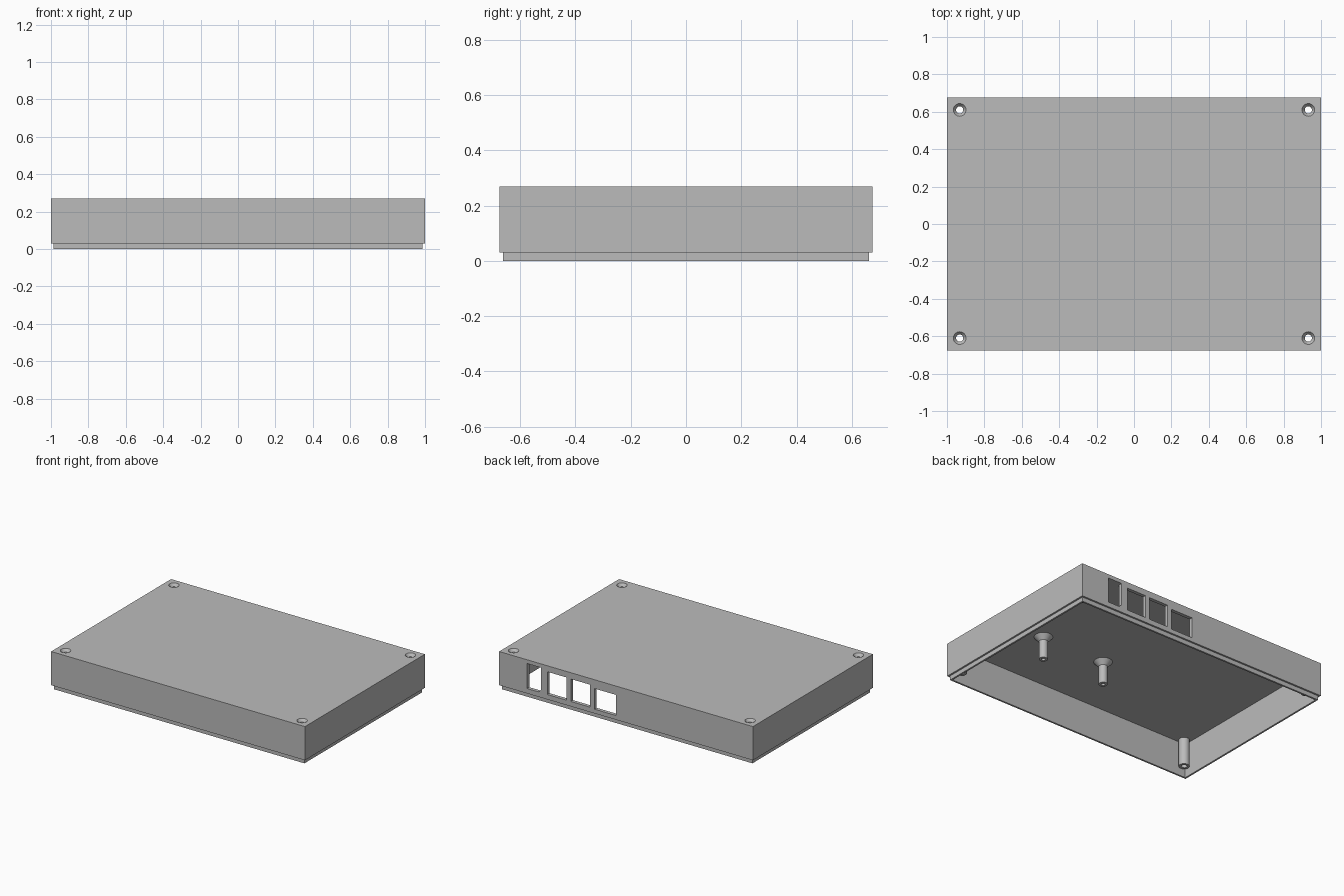
import bpy, bmesh
from math import cos, sin, tau, radians

if "Cube" in bpy.data.objects:
    bpy.data.objects.remove(bpy.data.objects["Cube"])

GREY = (0.5, 0.5, 0.5, 1)
mat = bpy.data.materials.new("plain_grey")
mat.use_nodes = True
mat.diffuse_color = GREY
mat.node_tree.nodes["Principled BSDF"].inputs["Base Color"].default_value = GREY

# Main dimensions
HX, HY, TOP, WALL, LIP = 1.0, 0.675, 0.27, 0.025, 0.03
CEILING = TOP - WALL
SCREW_X, SCREW_Y = 0.932, 0.61


def loft(name, rings, closed=False):
    """Skin a list of point rings; cap the ends or join last to first."""
    bm = bmesh.new()
    loops = [[bm.verts.new(p) for p in ring] for ring in rings]
    pairs = list(zip(loops, loops[1:]))
    if closed:
        pairs.append((loops[-1], loops[0]))
    else:
        bm.faces.new(loops[0])
        bm.faces.new(loops[-1])
    for a, b in pairs:
        for i in range(len(a)):
            j = (i + 1) % len(a)
            bm.faces.new((a[i], a[j], b[j], b[i]))
    bmesh.ops.recalc_face_normals(bm, faces=bm.faces)
    mesh = bpy.data.meshes.new(name)
    bm.to_mesh(mesh)
    bm.free()
    mesh.materials.append(mat)
    obj = bpy.data.objects.new(name, mesh)
    bpy.context.collection.objects.link(obj)
    return obj


def rect(inset, z):
    x, y = HX - inset, HY - inset
    return [(-x, -y, z), (x, -y, z), (x, y, z), (-x, y, z)]


def turned(name, cx, cy, profile, closed=False, n=32):
    rings = [[(cx + r * cos(tau * i / n), cy + r * sin(tau * i / n), z)
              for i in range(n)] for r, z in profile]
    return loft(name, rings, closed)


def activate(obj):
    bpy.ops.object.select_all(action='DESELECT')
    obj.select_set(True)
    bpy.context.view_layer.objects.active = obj


def cut(target, cutter):
    cutter.hide_render = True
    mod = target.modifiers.new("cut", 'BOOLEAN')
    mod.operation, mod.solver, mod.object = 'DIFFERENCE', 'EXACT', cutter
    activate(target)
    bpy.ops.object.modifier_apply(modifier=mod.name)
    bpy.data.objects.remove(cutter)


# Open-bottomed lid with a half-thickness lip round the lower edge
shell = loft("lid_shell", [
    rect(WALL, CEILING), rect(WALL, 0), rect(WALL / 2, 0),
    rect(WALL / 2, LIP), rect(0, LIP), rect(0, TOP)])

# Port openings in the back wall: x range, z range, corner chamfer
for x0, x1, z0, z1, c in [(0.67, 0.78, 0.065, 0.243, 0.02),
                          (0.47, 0.62, 0.065, 0.227, 0),
                          (0.285, 0.435, 0.065, 0.225, 0),
                          (0.08, 0.25, 0.06, 0.207, 0)]:
    outline = [(x1, z0), (x1, z1), (x0, z1)]
    outline += [(x0, z0 + c), (x0 + c, z0)] if c else [(x0, z0)]
    cut(shell, loft("port_cutter", [[(x, y, z) for x, z in outline]
                                    for y in (HY - 0.06, HY + 0.05)]))

# Countersunk screw holes with hollow screw tubes below them
tubes = []
for sx, label in ((-1, "right"), (1, "left")):
    for sy, end in ((-1, "front"), (1, "back")):
        x, y = sx * SCREW_X, sy * SCREW_Y
        cut(shell, turned("screw_cutter", x, y, [
            (0.019, 0.2), (0.019, TOP - 0.02), (0.034, TOP), (0.034, TOP + 0.02)]))
        tubes.append(turned(f"screw_tube_{end}_{label}", x, y, [
            (0.019, 0.05), (0.035, 0.05), (0.035, CEILING), (0.019, CEILING)], True))

# Flared standoffs with blind holes hanging from the ceiling
for i, x in enumerate((0.11, 0.61), 1):
    tubes.append(turned(f"standoff_{i}", x, -0.178, [
        (0.013, 0.2), (0.013, 0.08), (0.029, 0.08),
        (0.029, 0.21), (0.061, CEILING), (0.061, CEILING + 0.005)]))

for obj in tubes + [shell]:
    activate(obj)
    bpy.ops.object.shade_smooth_by_angle(angle=radians(30))
